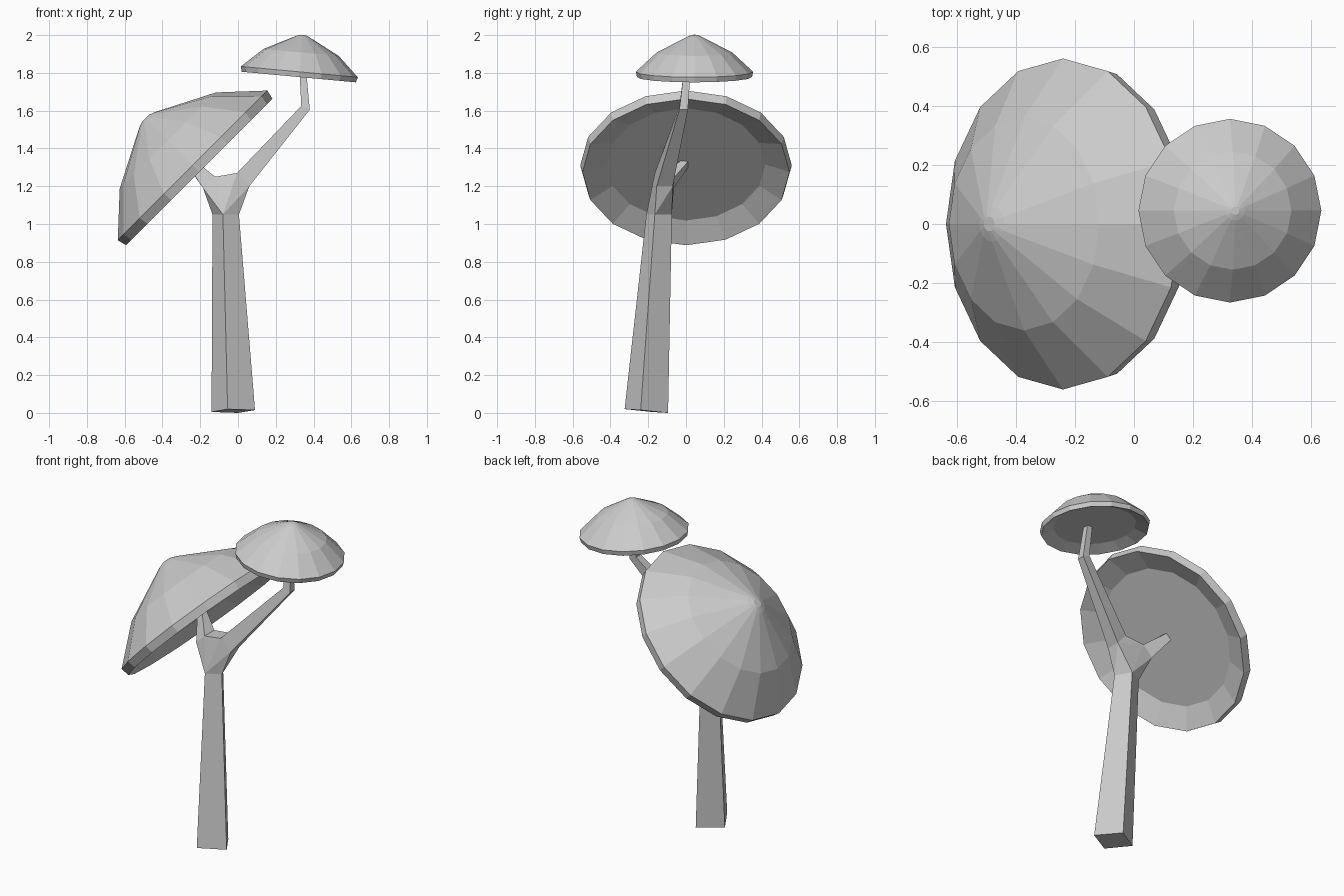
import bpy, bmesh, math
from mathutils import Vector, Matrix

if "Cube" in bpy.data.objects:
    bpy.data.objects.remove(bpy.data.objects["Cube"], do_unlink=True)

GREY = (0.6, 0.6, 0.6, 1.0)
grey = bpy.data.materials.new("plain grey")
grey.use_nodes = True
grey.diffuse_color = GREY
grey.node_tree.nodes["Principled BSDF"].inputs["Base Color"].default_value = GREY


def finish(name, bm, matrix=Matrix()):
    bmesh.ops.recalc_face_normals(bm, faces=bm.faces)
    mesh = bpy.data.meshes.new(name)
    bm.to_mesh(mesh)
    bm.free()
    mesh.materials.append(grey)
    obj = bpy.data.objects.new(name, mesh)
    obj.matrix_world = matrix
    bpy.context.collection.objects.link(obj)
    return obj


def skin(bm, rings):
    """Join successive rings with quads and close both ends."""
    loops = [[bm.verts.new(p) for p in ring] for ring in rings]
    for a, b in zip(loops, loops[1:]):
        for i in range(len(a)):
            j = (i + 1) % len(a)
            bm.faces.new((a[i], a[j], b[j], b[i]))
    bm.faces.new(loops[0])
    bm.faces.new(loops[-1])


def cap(name, centre, tilt, size):
    """Mushroom cap: recessed underside, slim rim and two-step dome."""
    profile = [(0.42, 0.057), (0.548, 0), (0.56, 0.05), (0.36, 0.236), (0.06, 0.39), (0.025, 0.403)]
    bm = bmesh.new()
    turns = [math.tau * i / 16 for i in range(16)]
    skin(bm, [[(r * math.cos(t), r * math.sin(t), h) for t in turns] for r, h in profile])
    return finish(name, bm, Matrix.Translation(centre)
                  @ Matrix.Rotation(math.radians(tilt), 4, 'Y') @ Matrix.Scale(size, 4))


def limb(name, rings):
    bm = bmesh.new()
    skin(bm, rings)
    return finish(name, bm)


# Cross-sections of the stem and its branches
base = [(-0.055, -0.325, 0.02), (0.09, -0.24, 0.015), (0, -0.095, 0), (-0.14, -0.18, 0.005)]
top = [(-0.08, -0.21, 1.05), (0.005, -0.165, 1.05), (-0.05, -0.075, 1.05), (-0.135, -0.12, 1.05)]
left_root = [(-0.005, -0.165, 1.27), (0.06, -0.155, 1.2), (0.06, -0.07, 1.2), (-0.005, -0.075, 1.27)]
left_elbow = [(0.335, -0.035, 1.625), (0.38, -0.035, 1.605), (0.38, 0.01, 1.605), (0.335, 0.01, 1.625)]
left_tip = [(0.325, -0.01, 1.82), (0.36, -0.01, 1.82), (0.36, 0.025, 1.82), (0.325, 0.025, 1.82)]
right_root = [(-0.12, -0.155, 1.25), (-0.185, -0.145, 1.19), (-0.185, -0.065, 1.19), (-0.12, -0.06, 1.25)]
right_tip = [(-0.235, -0.02, 1.34), (-0.265, -0.02, 1.31), (-0.265, 0.015, 1.305), (-0.235, 0.015, 1.335)]

limb("stem", [base, top])
limb("left_branch", [left_root, left_elbow, left_tip])
limb("right_branch", [right_root, right_tip])

# Fork wrapped around the stem top and both branch roots
bm = bmesh.new()
for p in top + left_root + right_root:
    bm.verts.new(p)
bmesh.ops.convex_hull(bm, input=bm.verts)
finish("fork", bm)

cap("large_cap", (-0.205, 0, 1.275), -45, 1.0)
cap("small_cap", (0.322, 0.045, 1.778), 5.3, 0.555)
